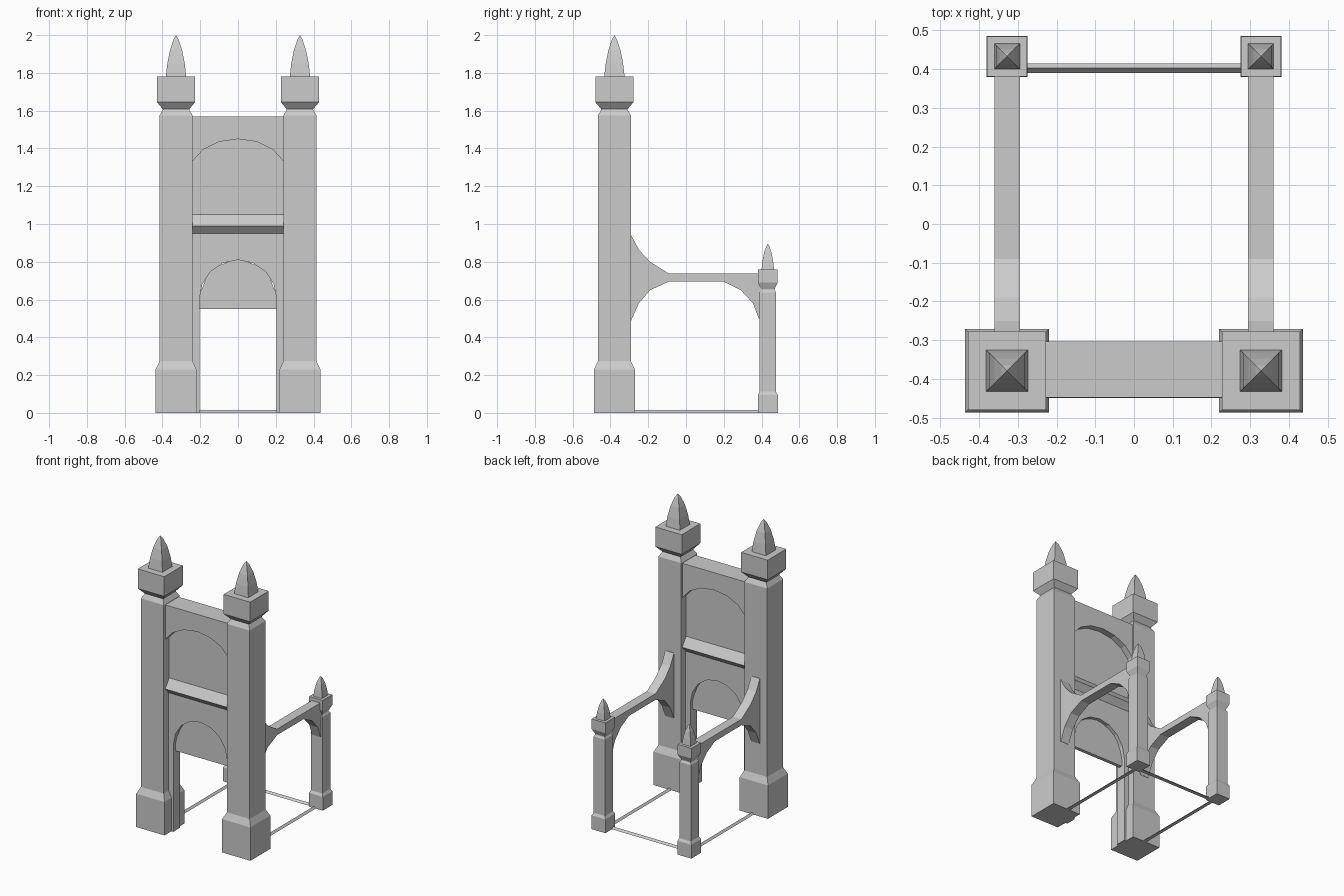
import bpy, math

if "Cube" in bpy.data.objects:
    bpy.data.objects.remove(bpy.data.objects["Cube"])

CY = -0.376          # depth centre of the gate wall
TX = 0.328           # sideways offset of towers and posts


def mesh_object(name, verts, faces):
    me = bpy.data.meshes.new(name)
    me.from_pydata(verts, [], faces)
    me.update()
    ob = bpy.data.objects.new(name, me)
    bpy.context.collection.objects.link(ob)
    return ob


def square_tower(name, x, y, rings, tip):
    """Stack square rings of (half width, z), closed by a pointed tip."""
    verts = [(x + sx * h, y + sy * h, z) for h, z in rings
             for sx, sy in ((-1, -1), (1, -1), (1, 1), (-1, 1))]
    faces = [(3, 2, 1, 0)]
    n = len(rings)
    for r in range(n - 1):
        for i in range(4):
            j = (i + 1) % 4
            a = r * 4
            faces.append((a + i, a + j, a + 4 + j, a + 4 + i))
    verts.append((x, y, tip))
    a = (n - 1) * 4
    faces += [(a + i, a + (i + 1) % 4, n * 4) for i in range(4)]
    return mesh_object(name, verts, faces)


def prism(name, profile, lo, hi, axis):
    """Extrude a 2D profile along x (profile is y,z) or y (profile is x,z)."""
    def point(p, t):
        return (t, p[0], p[1]) if axis == 'x' else (p[0], t, p[1])
    n = len(profile)
    verts = [point(p, lo) for p in profile] + [point(p, hi) for p in profile]
    faces = [tuple(range(n))[::-1], tuple(range(n, 2 * n))]
    faces += [(i, (i + 1) % n, n + (i + 1) % n, n + i) for i in range(n)]
    # orient by signed area so that normals point outward
    area = sum(profile[i][0] * profile[(i + 1) % n][1]
               - profile[(i + 1) % n][0] * profile[i][1] for i in range(n))
    if (area > 0) != (axis == 'x'):
        faces = [f[::-1] for f in faces]
    return mesh_object(name, verts, faces)


def arch(a, b, spring, n=8):
    """Half ellipse from left to right."""
    return [(-a * math.cos(math.pi * i / n), spring + b * math.sin(math.pi * i / n))
            for i in range(n + 1)]


# profiles of the tall front towers and the short rear posts
tower_rings = [(0.108, 0), (0.108, 0.23), (0.087, 0.275), (0.087, 1.575),
               (0.070, 1.605), (0.070, 1.608), (0.101, 1.645), (0.101, 1.78),
               (0.054, 1.78), (0.046, 1.85), (0.032, 1.92), (0.014, 1.975)]
post_rings = [(0.053, 0), (0.053, 0.095), (0.043, 0.112), (0.043, 0.638),
              (0.036, 0.65), (0.036, 0.655), (0.052, 0.69), (0.052, 0.76),
              (0.033, 0.76), (0.028, 0.805), (0.019, 0.85), (0.008, 0.882)]

# side elevation of the flying buttress
buttress = [(-0.30, 0.945), (-0.29, 0.94), (-0.25, 0.865), (-0.19, 0.80), (-0.09, 0.737),
            (0.40, 0.737), (0.40, 0.50), (0.385, 0.50), (0.355, 0.58), (0.29, 0.65),
            (0.20, 0.695), (-0.09, 0.695), (-0.19, 0.65), (-0.25, 0.58),
            (-0.29, 0.49), (-0.30, 0.49)]

for side, s in (("left", -1), ("right", 1)):
    square_tower("front_tower_" + side, s * TX, -0.379, tower_rings, 2.0)
    square_tower("rear_post_" + side, s * TX, 0.433, post_rings, 0.895)
    prism("buttress_" + side, buttress, s * TX - 0.033, s * TX + 0.033, 'x')
    # low ground rail along the side
    c = s * 0.315
    prism("side_rail_" + side, [(c - 0.0125, 0), (c + 0.0125, 0), (c, 0.014)],
          -0.32, 0.415, 'y')

# ground rail across the back
prism("back_rail", [(0.39, 0), (0.415, 0), (0.4025, 0.014)], -0.32, 0.32, 'x')

# lower wall with the open archway
prism("archway_wall",
      [(-0.26, 0), (-0.205, 0)] + arch(0.205, 0.21, 0.60)
      + [(0.205, 0), (0.26, 0), (0.26, 0.97), (-0.26, 0.97)],
      CY - 0.036, CY + 0.036, 'y')

# raised gate filling the head of the arch
prism("raised_gate", [(-0.206, 0.55), (0.206, 0.55), (0.206, 0.62), (0.15, 0.76),
                      (0.0, 0.82), (-0.15, 0.76), (-0.206, 0.62)],
      CY - 0.012, CY + 0.012, 'y')

# moulded sill band on both faces of the wall
prism("sill_band", [(CY - 0.036, 0.95), (CY + 0.036, 0.95), (CY + 0.073, 0.99),
                    (CY + 0.03, 1.05), (CY - 0.03, 1.05), (CY - 0.073, 0.99)],
      -0.26, 0.26, 'x')

# upper frame with its wide blind arch
prism("upper_arch",
      [(-0.27, 1.26)] + arch(0.26, 0.19, 1.26)
      + [(0.27, 1.26), (0.27, 1.57), (-0.27, 1.57)],
      CY - 0.0725, CY + 0.0725, 'y')

# recessed panel behind the upper arch
prism("upper_panel", [(-0.26, 1.04), (0.26, 1.04), (0.26, 1.46), (-0.26, 1.46)],
      CY - 0.03, CY + 0.03, 'y')
